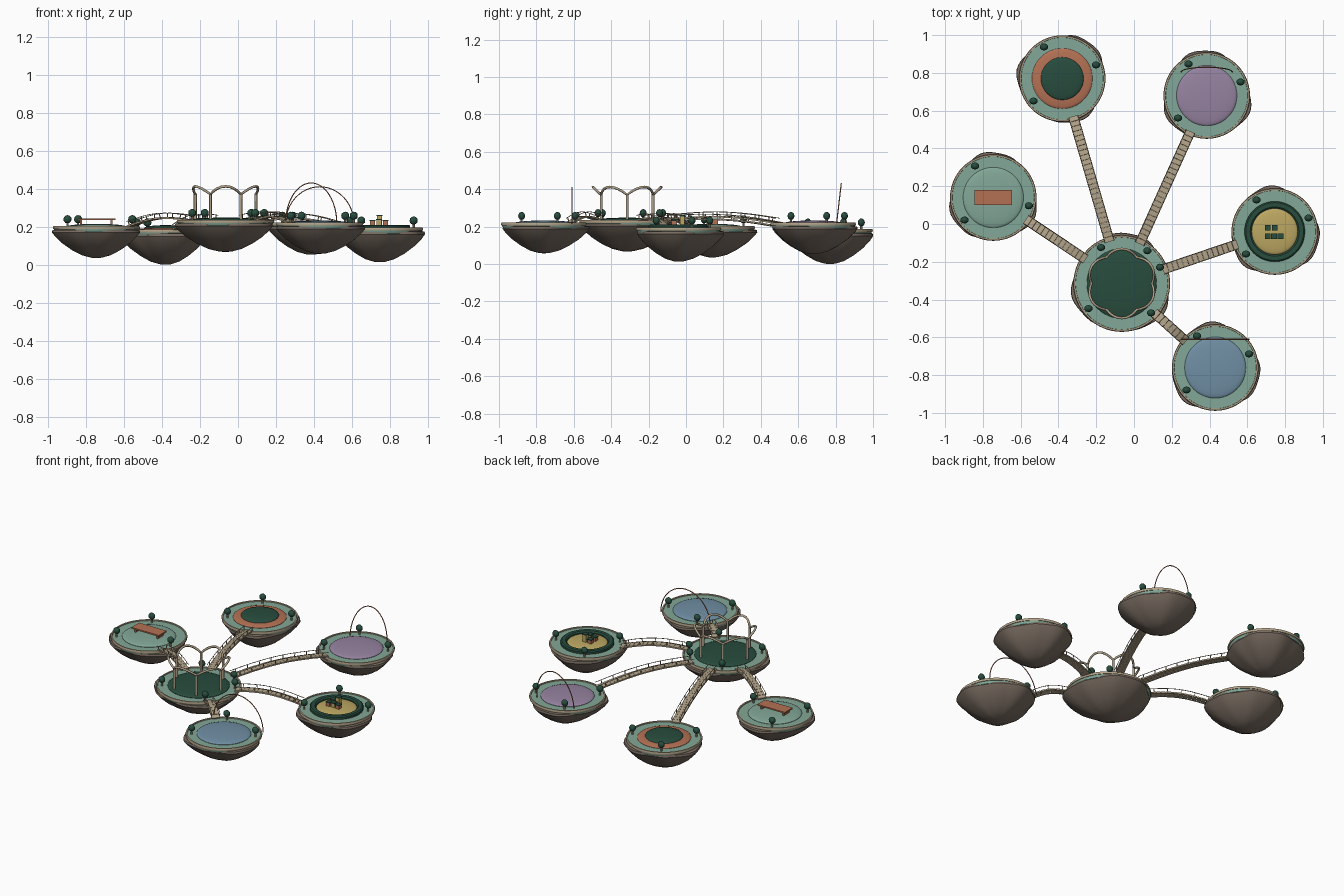
import bpy, bmesh
from math import sin, cos, pi, tau, radians, atan2, hypot
from mathutils import Matrix, Vector

if "Cube" in bpy.data.objects:
    bpy.data.objects.remove(bpy.data.objects["Cube"])


def material(name, r, g, b):
    lin = [(c / 255 / 12.92 if c < 11 else ((c / 255 + 0.055) / 1.055) ** 2.4) for c in (r, g, b)]
    m = bpy.data.materials.new(name)
    m.use_nodes = True
    m.diffuse_color = (*lin, 1)
    m.node_tree.nodes["Principled BSDF"].inputs["Base Color"].default_value = (*lin, 1)
    return m


ROCK = material("brown rock", 122, 109, 98)
TEAL = material("pale teal", 130, 167, 151)
GREEN = material("dark green", 40, 76, 62)
COPPER = material("copper", 180, 113, 84)
PURPLE = material("dusty purple", 150, 131, 160)
BLUE = material("slate blue", 112, 143, 164)
GOLD = material("muted gold", 188, 167, 98)
TAN = material("tan wood", 178, 163, 137)


def finish(name, bm, mat, smooth=True):
    bmesh.ops.recalc_face_normals(bm, faces=bm.faces)
    me = bpy.data.meshes.new(name)
    bm.to_mesh(me)
    bm.free()
    me.materials.append(mat)
    ob = bpy.data.objects.new(name, me)
    bpy.context.collection.objects.link(ob)
    if smooth:
        bpy.ops.object.select_all(action='DESELECT')
        ob.select_set(True)
        bpy.context.view_layer.objects.active = ob
        bpy.ops.object.shade_smooth_by_angle(angle=radians(40))
    return ob


def lathe(name, profile, centre, mat, seg=48, wobble=lambda a: 1):
    """Spin (radius, height) points about a vertical axis; zero radius makes a pole."""
    bm = bmesh.new()
    rings = []
    for r, z in profile:
        angles = [tau * i / seg for i in range(seg)] if r else [0]
        rings.append([bm.verts.new((centre[0] + r * wobble(a) * cos(a),
                                    centre[1] + r * wobble(a) * sin(a),
                                    centre[2] + z)) for a in angles])
    for a, b in zip(rings, rings[1:]):
        for i in range(seg):
            j = (i + 1) % seg
            quad = [a[i % len(a)], a[j % len(a)], b[j % len(b)], b[i % len(b)]]
            bm.faces.new(list(dict.fromkeys(quad)))
    return finish(name, bm, mat)


def dome(name, r, base, h, centre, mat):
    arc = [(r * cos(t * pi / 16), base + h * sin(t * pi / 16)) for t in range(8)]
    return lathe(name, [(r, 0)] + arc + [(0, base + h)], centre, mat)


def tube(name, points, radius, mat, closed=False):
    cu = bpy.data.curves.new(name, 'CURVE')
    cu.dimensions = '3D'
    cu.bevel_depth = radius
    cu.bevel_resolution = 1
    cu.use_fill_caps = True
    sp = cu.splines.new('POLY')
    sp.points.add(len(points) - 1)
    for p, co in zip(sp.points, points):
        p.co = (*co, 1)
    sp.use_cyclic_u = closed
    cu.materials.append(mat)
    ob = bpy.data.objects.new(name, cu)
    bpy.context.collection.objects.link(ob)
    bpy.ops.object.select_all(action='DESELECT')
    ob.select_set(True)
    bpy.context.view_layer.objects.active = ob
    bpy.ops.object.convert(target='MESH')
    return ob


def add_box(bm, size, matrix):
    bmesh.ops.create_cube(bm, size=1, matrix=matrix @ Matrix.Diagonal((*size, 1)))


def box(name, size, pos, mat):
    bm = bmesh.new()
    add_box(bm, size, Matrix.Translation(pos))
    return finish(name, bm, mat, False)


def bush(name, x, y, z):
    lathe(name + "_stem", [(0, 0), (.006, 0), (.006, .03), (0, .03)], (x, y, z), TAN, 8)
    bm = bmesh.new()
    bmesh.ops.create_icosphere(bm, subdivisions=2, radius=1, matrix=Matrix.Translation(
        (x, y, z + .042)) @ Matrix.Diagonal((.022, .019, .022, 1)))
    finish(name + "_leaves", bm, GREEN)


def island(name, centre, r, depth, lobe, bush_angles):
    # Lumpy rock bowl
    def wobble(a):
        return 1.015 + .06 * cos(3 * (a - radians(lobe))) + .018 * cos(8 * a + lobe)
    shape = [(.85, -.06), (1, -.09), (1.01, -.17), (.94, -.3), (.78, -.52),
             (.56, -.74), (.33, -.91), (.12, -.99), (0, -1)]
    lathe(name + "_rock", [(r * a, depth * b) for a, b in shape], centre, ROCK, 64, wobble)
    # Deck plate and its raised lip
    lathe(name + "_deck", [(0, -.025), (r * .97, -.025), (r, -.012), (r, 0), (0, 0)], centre, TEAL, 64)
    lathe(name + "_lip", [(r - .006, 0), (r - .005, .006), (r + .003, .006), (r + .006, -.002),
                          (r + .004, -.01), (r - .006, -.01), (r - .006, 0)], centre, TAN, 64)
    for i, a in enumerate(bush_angles):
        a = radians(a)
        d = r - .03
        bush(f"{name}_bush_{i + 1}", centre[0] + d * cos(a), centre[1] + d * sin(a), centre[2])


def bridge(name, a, b, ra, rb):
    # Arched plank walkway with rope rails on both sides
    a, b = Vector(a), Vector(b)
    flat = Vector((b.x - a.x, b.y - a.y, 0))
    d = flat.normalized()
    side = Vector((-d.y, d.x, 0))
    start, end = a + d * (ra - .02), b - d * (rb - .015)
    run = hypot(end.x - start.x, end.y - start.y)
    n = round(run / .027)

    def at(t):
        return start.lerp(end, t) + Vector((0, 0, .026 * sin(pi * t) + .004))
    planks, posts = bmesh.new(), bmesh.new()
    for i in range(n):
        p, q = at(i / n), at((i + 1) / n)
        turn = Matrix.Rotation(atan2(d.y, d.x), 4, 'Z') @ Matrix.Rotation(-atan2(q.z - p.z, run / n), 4, 'Y')
        add_box(planks, (run / n * .96, .052, .009), Matrix.Translation((p + q) / 2) @ turn)
        if i % 3 == 1:
            for s in (-1, 1):
                add_box(posts, (.004, .004, .026), Matrix.Translation(
                    (p + q) / 2 + side * s * .025 + Vector((0, 0, .013))) @ turn)
    finish(name + "_planks", planks, TAN, False)
    finish(name + "_rail_posts", posts, TAN, False)
    for s, label in ((-1, "right"), (1, "left")):
        tube(f"{name}_{label}_rope", [at(i / 16) + side * s * .025 + Vector((0, 0, .026))
                                      for i in range(17)], .002, TAN)


# Islands: centre with deck height, rock depth, lobe direction
HUB = (-.065, -.315, .23)
R_HUB, R = .25, .223
island("hub", HUB, R_HUB, .163, 80, (120, 52, 23, -45, 217))
SPOTS = {
    "spiral": ((-.38, .77, .18), .18, 52),
    "arbor": ((.385, .68, .215), .162, 97),
    "market": ((.745, -.04, .19), .177, 100),
    "pool": ((.43, -.76, .215), .158, 100),
    "rest": ((-.745, .14, .197), .162, 92),
}
for name, (c, depth, lobe) in SPOTS.items():
    island(name, c, R, depth, lobe, (120, -13 if name == "rest" else 22, 218))
    bridge(name + "_bridge", HUB, c, R_HUB, R)

# Central domes
spiral, arbor, market, pool, rest = (v[0] for v in SPOTS.values())
dome("hub_lawn", .185, .002, .016, HUB, GREEN)
dome("arbor_mound", .16, .002, .016, arbor, PURPLE)
dome("pool_water", .162, .002, .016, pool, BLUE)
dome("rest_mound", .16, .002, .016, rest, TEAL)
dome("spiral_terrace", .16, .002, .014, spiral, COPPER)
dome("spiral_lawn", .113, .014, .014, spiral, GREEN)
lathe("market_hedge", [(.16, 0), (.16, .014), (.153, .02), (.13, .02), (.122, .012), (.122, 0)],
      market, GREEN)
dome("market_floor", .122, .004, .016, market, GOLD)

# Pavilion: six posts joined by arched beams
crown = []
for k in range(6):
    a = k * pi / 3
    x, y = HUB[0] + .16 * cos(a), HUB[1] + .16 * sin(a)
    tube(f"pavilion_post_{k + 1}", [(x, y, HUB[2]), (x, y, .375)], .008, TAN)
    for i in range(8):
        t = a + i * pi / 24
        lift = sin(pi * i / 8)
        rad = .16 + .023 * lift
        crown.append((HUB[0] + rad * cos(t), HUB[1] + rad * sin(t), .37 + .042 * lift))
tube("pavilion_crown", crown, .007, TAN, True)


# Thin hoops over the pool and the arbor
def hoop(name, c, dy, half, height, lean):
    tube(name, [(c[0] + half * cos(pi * i / 24), c[1] + dy + lean * sin(pi * i / 24),
                 c[2] + height * sin(pi * i / 24)) for i in range(25)], .003, COPPER)


hoop("pool_hoop", pool, .15, .18, .195, 0)
hoop("arbor_hoop", arbor, .125, .135, .215, .025)

# Bench
x, y, z = rest
box("bench_seat", (.2, .08, .009), (x, y, .239), COPPER)
for s in (-1, 1):
    box("bench_leg_" + ("left" if s > 0 else "right"), (.01, .06, .04), (x + s * .08, y, z + .02), COPPER)

# Market stalls with green lids
x, y, z = market
for i, (dx, dy, h) in enumerate(((-.037, .02, .04), (0, .02, .065), (-.037, -.025, .04),
                                 (-.003, -.025, .045), (.031, -.025, .04))):
    box(f"stall_{i + 1}", (.026, .026, h), (x + dx, y + dy, z + h / 2), GOLD if i % 2 else COPPER)
    box(f"stall_lid_{i + 1}", (.031, .031, .006), (x + dx, y + dy, z + h + .003), GREEN)
